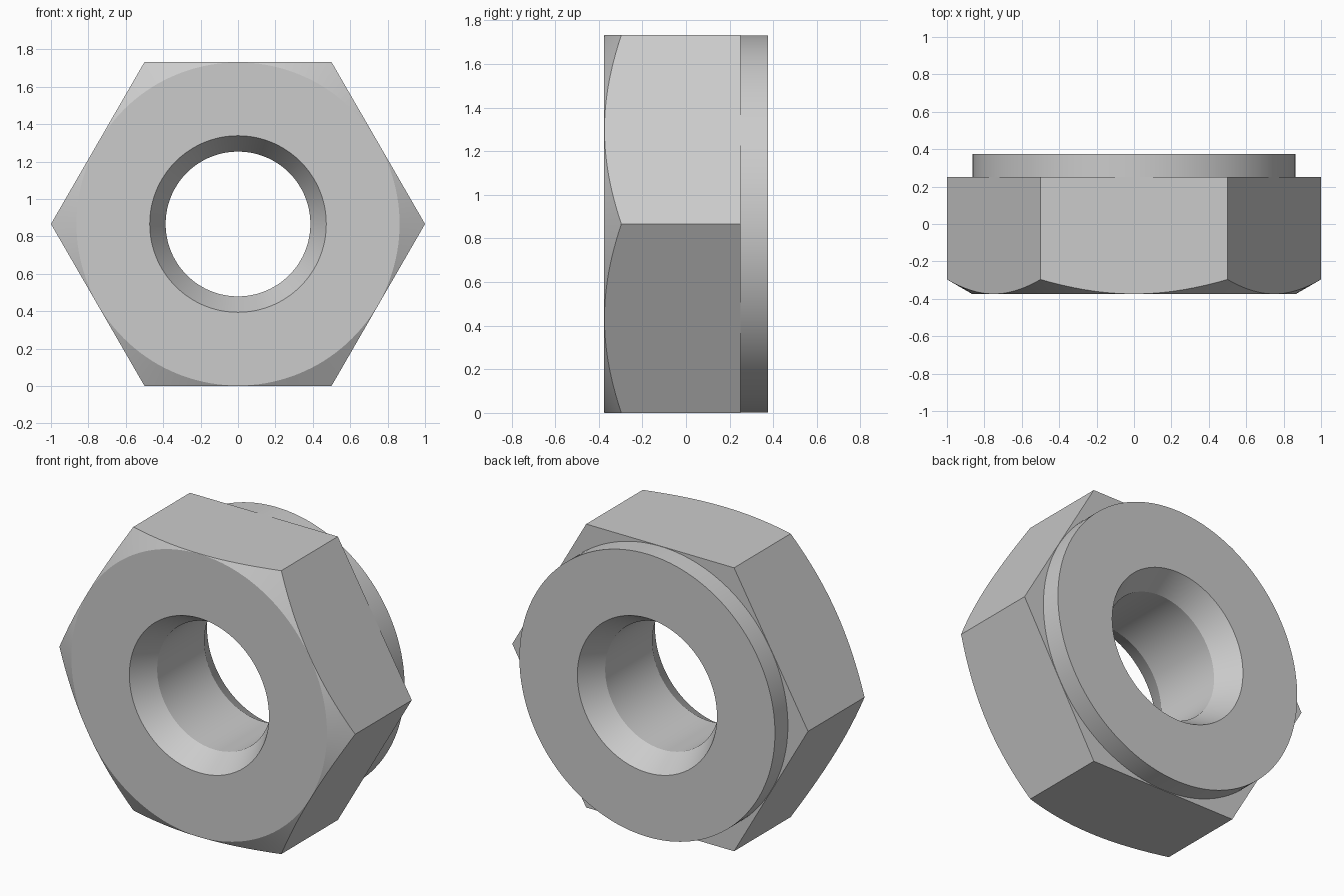
import bpy, bmesh, math

if "Cube" in bpy.data.objects:
    bpy.data.objects.remove(bpy.data.objects["Cube"])

N = 144                           # steps around the axis, multiple of 12
A = math.sqrt(3) / 2              # distance from centre to a hex flat
FRONT, SHOULDER, BACK = -0.375, 0.25, 0.375
BORE, MOUTH = 0.387, 0.472
SINK = (MOUTH - BORE) / math.tan(math.radians(30))
RIM = A - 0.002                   # front face circle and rear collar


def section(t):
    """Closed (radius, y) outline of the nut at angle t."""
    hex_r = A / math.cos(t % (math.pi / 3) - math.pi / 6)
    chamfer_y = FRONT + (hex_r - RIM) * math.tan(math.radians(30))
    return [
        (BORE, FRONT + SINK), (MOUTH, FRONT),       # front countersink
        (RIM, FRONT), (hex_r, chamfer_y),           # face and corner chamfer
        (hex_r, SHOULDER), (RIM, SHOULDER),         # hex side and shoulder
        (RIM, BACK), (MOUTH, BACK),                 # collar and rear face
        (BORE, BACK - SINK),                        # rear countersink
    ]


# Sweep the outline around the axis
bm = bmesh.new()
rings = []
for i in range(N):
    t = 2 * math.pi * i / N
    rings.append([bm.verts.new((r * math.cos(t), y, A + r * math.sin(t)))
                  for r, y in section(t)])
for i in range(N):
    a, b = rings[i], rings[(i + 1) % N]
    for j in range(len(a)):
        k = (j + 1) % len(a)
        bm.faces.new((a[j], a[k], b[k], b[j]))
bmesh.ops.recalc_face_normals(bm, faces=bm.faces)

mesh = bpy.data.meshes.new("hex_nut")
bm.to_mesh(mesh)
bm.free()
nut = bpy.data.objects.new("hex_nut", mesh)
bpy.context.collection.objects.link(nut)

# Smooth the round surfaces, keep the machined edges crisp
bpy.context.view_layer.objects.active = nut
nut.select_set(True)
bpy.ops.object.shade_smooth_by_angle(angle=math.radians(20))
